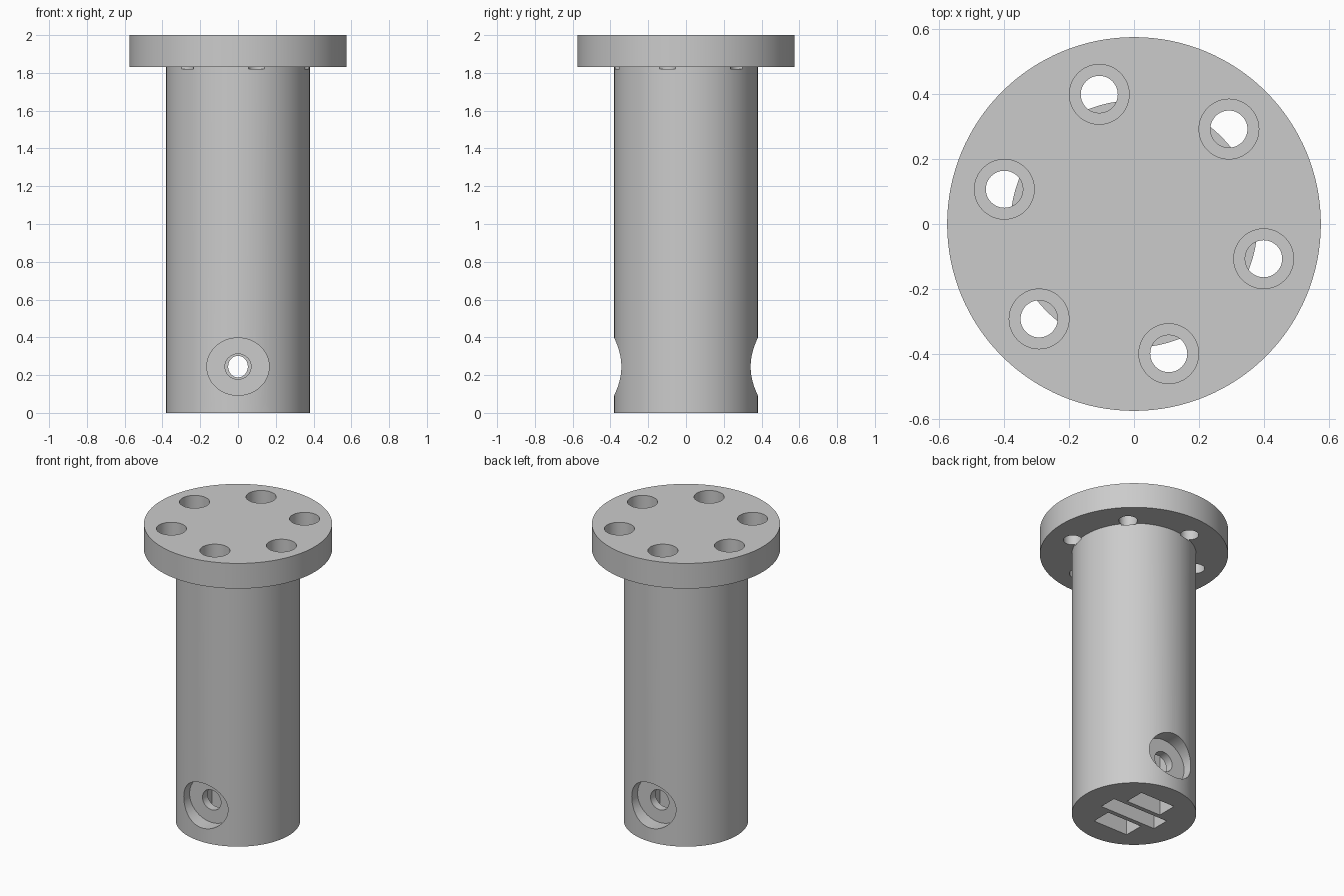
import bpy, bmesh, math
from mathutils import Matrix

cube = bpy.data.objects.get("Cube")
if cube:
    bpy.data.objects.remove(cube, do_unlink=True)

SHAFT_R, FLANGE_R = 0.38, 0.575
FLANGE_Z, TOP_Z = 1.83, 2.0
CROSS_Z = 0.245

# Material
grey = bpy.data.materials.new("plain_grey")
grey.use_nodes = True
colour = (0.6, 0.6, 0.6, 1)
grey.diffuse_color = colour
grey.node_tree.nodes["Principled BSDF"].inputs["Base Color"].default_value = colour


def new_object(name, bm):
    bmesh.ops.recalc_face_normals(bm, faces=bm.faces)
    mesh = bpy.data.meshes.new(name)
    bm.to_mesh(mesh)
    bm.free()
    mesh.materials.append(grey)
    obj = bpy.data.objects.new(name, mesh)
    bpy.context.collection.objects.link(obj)
    return obj


def turned(name, profile, sides):
    """Solid of revolution about z with flat ends."""
    bm = bmesh.new()
    rings = [[bm.verts.new((r * math.cos(math.tau * i / sides),
                            r * math.sin(math.tau * i / sides), z))
              for i in range(sides)] for r, z in profile]
    for low, high in zip(rings, rings[1:]):
        for i in range(sides):
            j = (i + 1) % sides
            bm.faces.new((low[i], low[j], high[j], high[i]))
    bm.faces.new(rings[0])
    bm.faces.new(rings[-1])
    return new_object(name, bm)


cutters = []


def cut_upright(x, y, radius, z0, z1):
    bore = turned("upright_cutter", [(radius, z0), (radius, z1)], 48)
    bore.data.transform(Matrix.Translation((x, y, 0)))
    cutters.append(bore)


def cut_across(rx, rz, y0, y1):
    """Bore along y through the lower shaft, rx wide and rz tall."""
    bore = turned("cross_cutter", [(1, y0), (1, y1)], 64)
    turn = Matrix.Rotation(-math.pi / 2, 4, "X")
    bore.data.transform(Matrix.Translation((0, 0, CROSS_Z))
                        @ turn @ Matrix.Diagonal((rx, rz, 1, 1)))
    cutters.append(bore)


def cut_pocket(half_x, y0, y1, depth):
    bm = bmesh.new()
    bmesh.ops.create_cube(bm, size=1)
    bmesh.ops.scale(bm, vec=(2 * half_x, y1 - y0, depth + 0.1), verts=bm.verts)
    bmesh.ops.translate(bm, vec=(0, (y0 + y1) / 2, (depth - 0.1) / 2), verts=bm.verts)
    cutters.append(new_object("pocket_cutter", bm))


# Shaft and flange as one turned body
body = turned("flanged_shaft", [(SHAFT_R, 0), (SHAFT_R, FLANGE_Z), (FLANGE_R, FLANGE_Z),
                                (FLANGE_R, TOP_Z)], 128)

# Six counterbored bolt holes, nicking the shaft just under the flange
for k in range(6):
    angle = math.radians(-15 + 60 * k)
    x, y = 0.413 * math.cos(angle), 0.413 * math.sin(angle)
    cut_upright(x, y, 0.092, 1.9, 2.1)
    cut_upright(x, y, 0.057, 1.82, 1.95)

# Pockets in the lower end, separated by thin ribs
cut_pocket(0.21, -0.06, 0.06, 0.45)
cut_pocket(0.13, 0.09, 0.225, 0.45)
cut_pocket(0.13, -0.225, -0.09, 0.45)

# Cross bore with a counterbore on both sides
for y0, y1 in ((0.28, 0.5), (-0.5, -0.28)):
    cut_across(0.165, 0.152, y0, y1)
for y0, y1 in ((0.2, 0.35), (-0.35, -0.2)):
    cut_across(0.069, 0.067, y0, y1)
cut_across(0.052, 0.057, -0.21, 0.21)

# Apply all cuts, then drop the cutters
for cutter in cutters:
    cutter.hide_render = True
    mod = body.modifiers.new("cut", "BOOLEAN")
    mod.operation = "DIFFERENCE"
    mod.solver = "EXACT"
    mod.object = cutter
result = bpy.data.meshes.new_from_object(body.evaluated_get(bpy.context.evaluated_depsgraph_get()))
body.modifiers.clear()
body.data = result
for cutter in cutters:
    bpy.data.objects.remove(cutter, do_unlink=True)

bpy.ops.object.select_all(action="DESELECT")
body.select_set(True)
bpy.context.view_layer.objects.active = body
bpy.ops.object.shade_smooth_by_angle(angle=math.radians(30))
